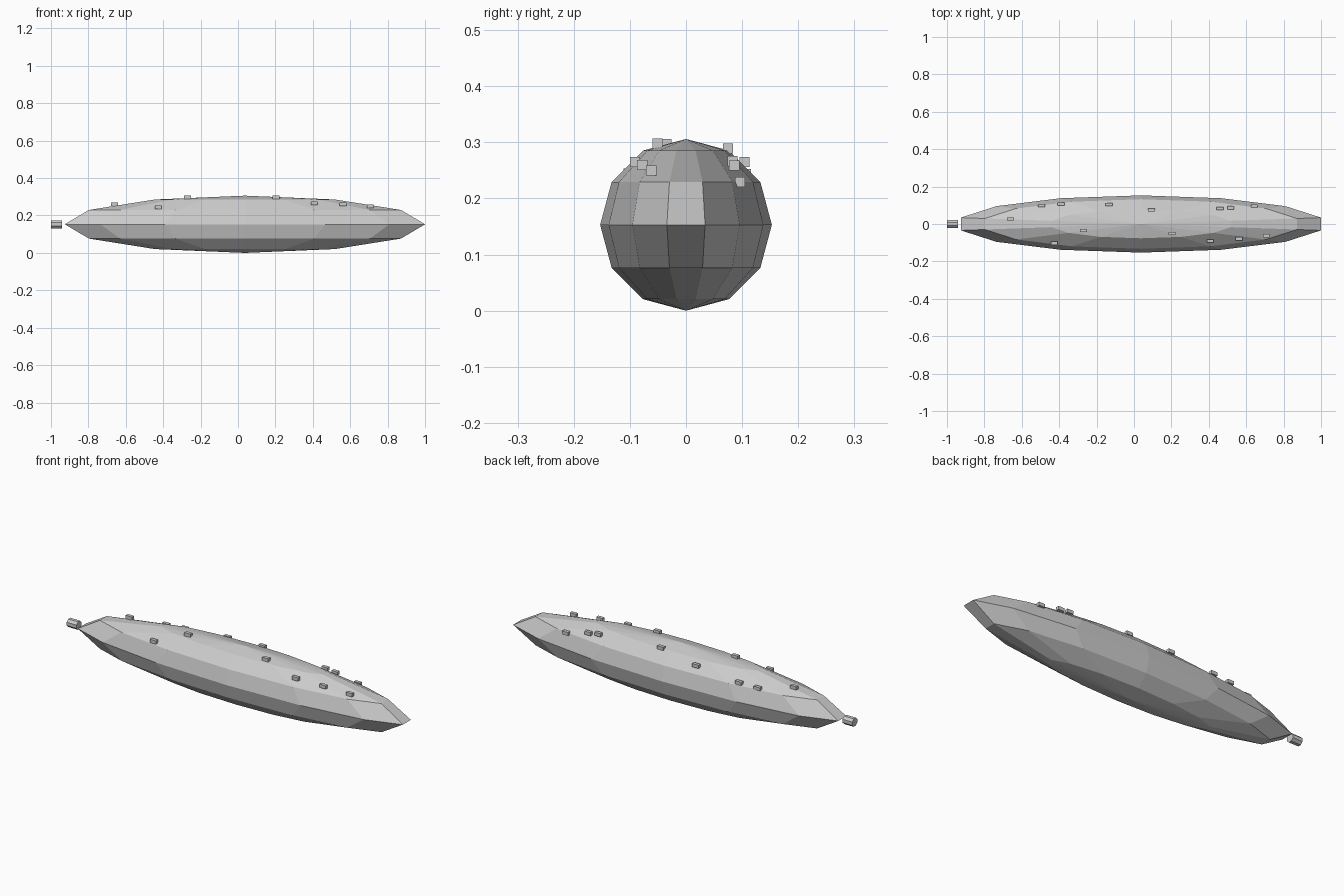
import bpy, bmesh, math
from mathutils import Matrix, Vector

old = bpy.data.objects.get("Cube")
if old:
    bpy.data.objects.remove(old, do_unlink=True)

# single plain grey
grey = bpy.data.materials.new("hull_grey")
grey.use_nodes = True
colour = (0.6, 0.6, 0.6, 1)
grey.diffuse_color = colour
grey.node_tree.nodes["Principled BSDF"].inputs["Base Color"].default_value = colour

R = 0.153                       # hull radius
HALF = 0.988                    # hull half length
CENTRE = Vector((0.037, 0, R))  # hull centre


def add_object(name, bm):
    mesh = bpy.data.meshes.new(name)
    bm.to_mesh(mesh)
    bm.free()
    mesh.materials.append(grey)
    obj = bpy.data.objects.new(name, mesh)
    bpy.context.collection.objects.link(obj)
    return obj


# hull: low-poly sphere stretched along x, with a flat facet at each tip
bm = bmesh.new()
bmesh.ops.create_uvsphere(bm, u_segments=14, v_segments=6, radius=1)
rim = max(bm.verts, key=lambda v: v.co.xy.length).co
turn = math.pi / 2 - math.atan2(rim.y, rim.x)
shape = (Matrix.Translation(CENTRE) @ Matrix.Diagonal((HALF, R, R, 1))
         @ Matrix.Rotation(turn, 4, 'Z'))
bmesh.ops.transform(bm, matrix=shape, verts=bm.verts)
add_object("hull", bm)

# tail drum: short eight-sided cylinder lying along x
bm = bmesh.new()
bmesh.ops.create_cone(bm, cap_ends=True, segments=8, radius1=0.023,
                      radius2=0.023, depth=0.058)
pose = (Matrix.Translation((-0.971, 0, R)) @ Matrix.Rotation(math.pi / 2, 4, 'Y')
        @ Matrix.Rotation(math.pi / 8, 4, 'Z'))
bmesh.ops.transform(bm, matrix=pose, verts=bm.verts)
add_object("tail_drum", bm)

# deck blocks: small boxes resting on the upper hull
spots = [(-0.66, 0.027), (-0.495, 0.099), (-0.39, 0.107), (-0.134, 0.104),
         (0.094, 0.075), (0.46, 0.083), (0.517, 0.086), (0.643, 0.096),
         (-0.426, -0.102), (-0.27, -0.035), (0.203, -0.051),
         (0.407, -0.091), (0.562, -0.078), (0.707, -0.062)]
for i, (x, y) in enumerate(spots):
    rise = math.sqrt(1 - ((x - CENTRE.x) / HALF) ** 2 - (y / R) ** 2)
    z = R + R * rise + 0.003
    bm = bmesh.new()
    bmesh.ops.create_cube(bm, size=1)
    pose = Matrix.Translation((x, y, z)) @ Matrix.Diagonal((0.036, 0.018, 0.018, 1))
    bmesh.ops.transform(bm, matrix=pose, verts=bm.verts)
    add_object(f"deck_block_{i + 1}", bm)
